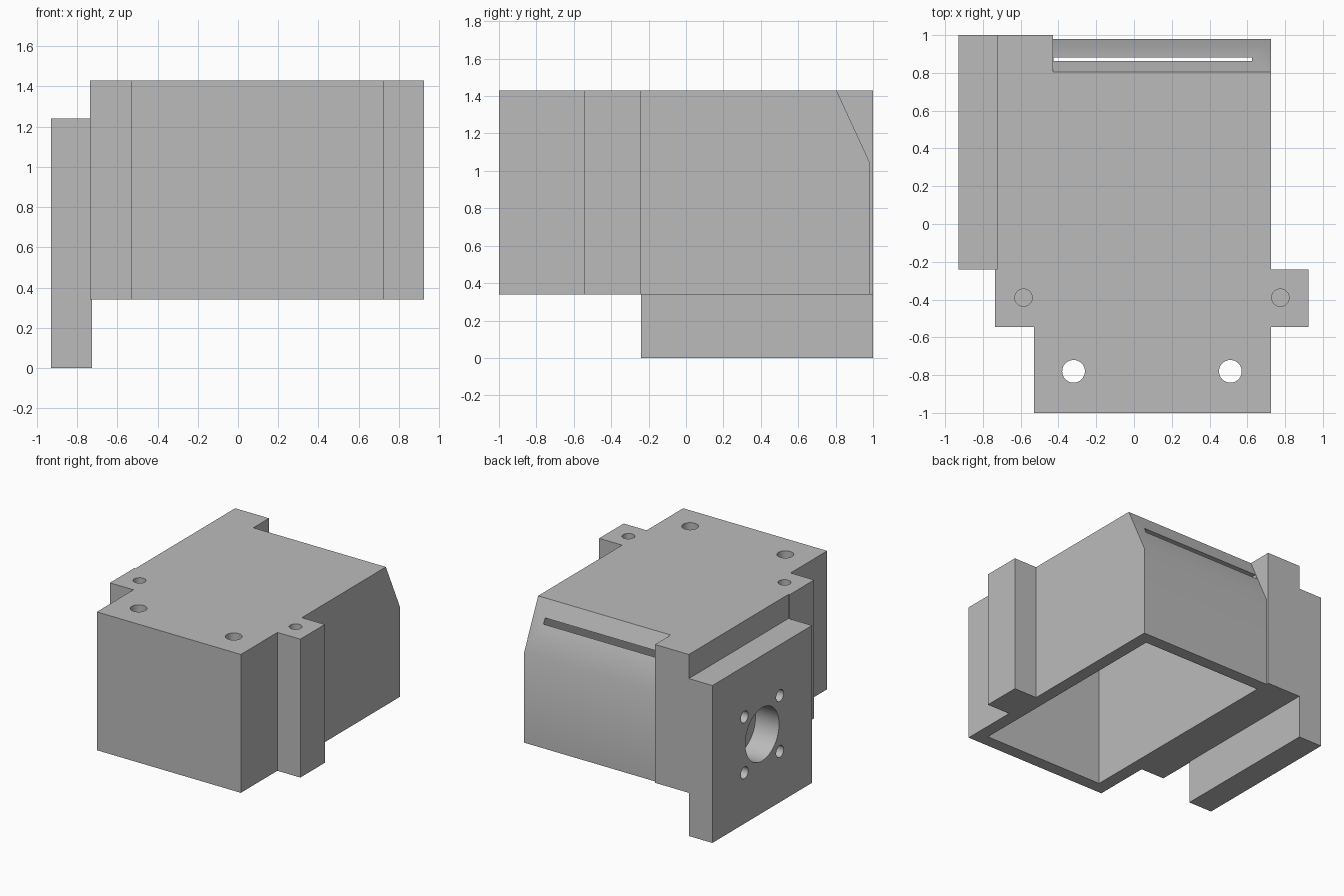
import bpy, bmesh
from math import radians
from mathutils import Matrix, Vector

if "Cube" in bpy.data.objects:
    bpy.data.objects.remove(bpy.data.objects["Cube"], do_unlink=True)

grey = bpy.data.materials.new("plain grey")
grey.use_nodes = True
grey.diffuse_color = (0.5, 0.5, 0.5, 1)
grey.node_tree.nodes["Principled BSDF"].inputs["Base Color"].default_value = grey.diffuse_color

BOTTOM, TOP = 0.34, 1.43


def make_object(name, bm):
    bmesh.ops.recalc_face_normals(bm, faces=bm.faces)
    mesh = bpy.data.meshes.new(name)
    bm.to_mesh(mesh)
    bm.free()
    mesh.materials.append(grey)
    obj = bpy.data.objects.new(name, mesh)
    bpy.context.collection.objects.link(obj)
    return obj


def prism(name, points, along):
    """Extrude a flat outline along a vector."""
    bm = bmesh.new()
    face = bm.faces.new([bm.verts.new(p) for p in points])
    new = bmesh.ops.extrude_face_region(bm, geom=[face], use_keep_orig=True)["geom"]
    verts = [v for v in new if isinstance(v, bmesh.types.BMVert)]
    bmesh.ops.translate(bm, verts=verts, vec=along)
    return make_object(name, bm)


def box(name, x0, x1, y0, y1, z0, z1):
    outline = [(x0, y0, z0), (x1, y0, z0), (x1, y1, z0), (x0, y1, z0)]
    return prism(name, outline, (0, 0, z1 - z0))


def drill(centre, radius, depth, axis="Z"):
    """Cylinder cutter centred on a surface, reaching `depth` to each side."""
    bm = bmesh.new()
    turn = Matrix.Rotation(radians(90), 4, "Y") if axis == "X" else Matrix()
    bmesh.ops.create_cone(bm, cap_ends=True, segments=48, radius1=radius, radius2=radius,
                          depth=2 * depth, matrix=Matrix.Translation(Vector(centre)) @ turn)
    return make_object("drill", bm)


def cut(target, cutters):
    bpy.context.view_layer.objects.active = target
    for cutter in cutters:
        cutter.hide_render = True
        mod = target.modifiers.new("cut", "BOOLEAN")
        mod.operation, mod.solver, mod.object = "DIFFERENCE", "EXACT", cutter
        bpy.ops.object.modifier_apply(modifier=mod.name)
        bpy.data.objects.remove(cutter, do_unlink=True)


def shade(obj):
    bpy.ops.object.select_all(action="DESELECT")
    obj.select_set(True)
    bpy.context.view_layer.objects.active = obj
    bpy.ops.object.shade_smooth_by_angle(angle=radians(30))


# Housing: stepped footprint with side lugs and a back corner block
footprint = [(-0.53, -1), (0.725, -1), (0.725, -0.545), (0.925, -0.545), (0.925, -0.24),
             (0.725, -0.24), (0.725, 0.98), (-0.43, 0.98), (-0.43, 1), (-0.725, 1),
             (-0.725, -0.24), (-0.735, -0.24), (-0.735, -0.545), (-0.53, -0.545)]
housing = prism("housing", [(x, y, BOTTOM) for x, y in footprint], (0, 0, TOP - BOTTOM))

# Sloped upper back, then the cavity, which breaks through it as a slot
slope = [(0.782, 1.48), (1.003, 1.0), (1.1, 1.0), (1.1, 1.48)]
slope_cutter = prism("slope_cutter", [(-0.43, y, z) for y, z in slope], (1.3, 0, 0))
cavity = box("cavity_cutter", -0.425, 0.625, -0.9, 0.882, 0.2, 1.305)
cut(housing, [slope_cutter, cavity])

# Through holes in the roof and blind holes in the lugs
cut(housing, [drill((x, -0.78, TOP), 0.06, 0.25) for x in (-0.32, 0.51)])
cut(housing, [drill((x, -0.39, TOP), 0.046, 0.2) for x in (-0.585, 0.775)])
shade(housing)

# Side mounting plate with a bore and four screw holes
plate = box("mounting_plate", -0.93, -0.725, -0.24, 1, 0, 1.24)
bore_y, bore_z = 0.38, 0.62
cut(plate, [drill((-0.93, bore_y, bore_z), 0.21, 0.3, "X")])
cut(plate, [drill((-0.93, bore_y + dy, bore_z + dz), 0.046, 0.3, "X")
            for dy in (-0.22, 0.22) for dz in (-0.22, 0.22)])
shade(plate)
